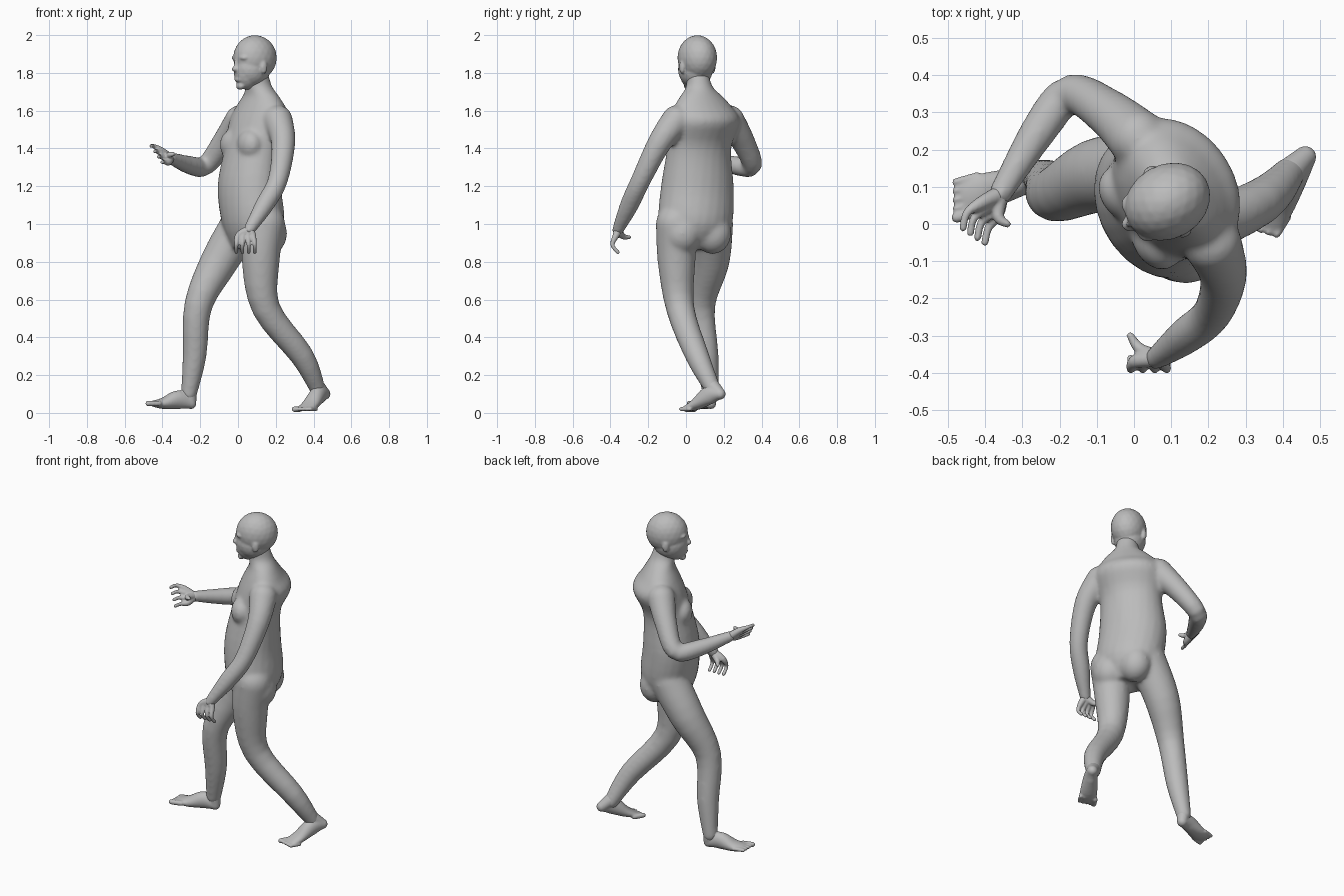
import bpy
import bmesh
from math import cos, sin, pi
from mathutils import Vector, Matrix

if "Cube" in bpy.data.objects:
    bpy.data.objects.remove(bpy.data.objects["Cube"], do_unlink=True)

grey = (.5, .5, .5, 1)
clay = bpy.data.materials.new("clay_grey")
clay.use_nodes = True
clay.diffuse_color = grey
clay.node_tree.nodes["Principled BSDF"].inputs["Base Color"].default_value = grey

ACROSS = Vector((1, 0, 0))
UPWARD = Vector((0, 0, 1))
HEAD_YAW = pi / 6


def spline(rows, steps=4):
    """Smoothly interpolate whole rows of section values."""
    points = [Vector(row) for row in rows]
    points = [points[0]] + points + [points[-1]]
    result = []
    for before, start, end, after in zip(points, points[1:], points[2:], points[3:]):
        leave, arrive = (end - before) / 2, (after - start) / 2
        for step in range(steps):
            t = step / steps
            ease = t * t * (3 - 2 * t)
            result.append(start.lerp(end, ease) + leave * t * (1 - t) ** 2
                          - arrive * t * t * (1 - t))
    return result + [points[-1]]


def skin(bm, rings):
    """Bridge closed rings of points and cap both ends."""
    loops = [[bm.verts.new(point) for point in ring] for ring in rings]
    for low, high in zip(loops, loops[1:]):
        for i in range(len(low)):
            bm.faces.new((low[i - 1], low[i], high[i], high[i - 1]))
    bm.faces.new(loops[0])
    bm.faces.new(loops[-1])


def ellipse(centre, side, up, width, height, sides=24):
    angles = [2 * pi * i / sides for i in range(sides)]
    return [centre + side * width * cos(a) + up * height * sin(a) for a in angles]


def tube(bm, rows, reference):
    """Ellipses square to a path: x, y, z, half width, half height."""
    path = spline(rows)
    rings = []
    for i, row in enumerate(path):
        ahead = path[min(i + 1, len(path) - 1)] - path[max(i - 1, 0)]
        along = ahead.to_3d().normalized()
        side = along.cross(reference).normalized()
        rings.append(ellipse(Vector(row[:3]), side, side.cross(along), row[3], row[4]))
    skin(bm, rings)


def blob(bm, centre, radii, yaw=0):
    """Ellipsoid with radii given as depth, width, height."""
    place = Matrix.Translation(centre) @ Matrix.Rotation(yaw, 4, 'Z')
    bmesh.ops.create_icosphere(bm, subdivisions=3, radius=1,
                               matrix=place @ Matrix.Diagonal((*radii, 1)))


def limb(bm, points, radii):
    """Round tube with domed ends."""
    tube(bm, [(*p, r, r) for p, r in zip(points, radii)], ACROSS)
    for end in (0, -1):
        blob(bm, points[end], [radii[end]] * 3)


def finish(name, bm, voxel, rounds):
    """Fuse the overlapping masses into one smooth skin."""
    bmesh.ops.recalc_face_normals(bm, faces=bm.faces[:])
    mesh = bpy.data.meshes.new(name)
    bm.to_mesh(mesh)
    bm.free()
    mesh.materials.append(clay)
    part = bpy.data.objects.new(name, mesh)
    bpy.context.collection.objects.link(part)
    fuse = part.modifiers.new("fuse", 'REMESH')
    fuse.mode = 'VOXEL'
    fuse.voxel_size = voxel
    fuse.use_smooth_shade = True
    soften = part.modifiers.new("soften", 'SMOOTH')
    soften.factor = .5
    soften.iterations = rounds


# Torso and neck: x, y, z, half width, half depth, twisting with height
body = bmesh.new()
torso = [(.07, .05, .87, .14, .1), (.08, .05, 1, .2, .16), (.06, .06, 1.2, .2, .16),
         (.08, .07, 1.4, .18, .14), (.12, .1, 1.54, .2, .15), (.12, .09, 1.62, .17, .11),
         (.12, .08, 1.68, .12, .08), (.11, .07, 1.73, .07, .07), (.1, .06, 1.8, .06, .06)]
rings = []
for x, y, z, width, depth in spline(torso):
    yaw = min(.6, z / 2 - .15)
    forward = Vector((-cos(yaw), -sin(yaw), 0))
    rings.append(ellipse(Vector((x, y, z)), forward.cross(UPWARD), forward, width, depth))
skin(body, rings)

# Chest and seat
for spot in ((.06, -.05, 1.42), (-.03, .08, 1.42)):
    blob(body, spot, (.06, .08, .08), .6)
for spot in ((.17, -.02, .95), (.11, .14, .95)):
    blob(body, spot, (.09, .1, .11))

# Legs through hip, thigh, knee, calf and ankle
LEG_RADII = (.11, .1, .075, .063, .043)
limb(body, [(.02, .14, 1), (-.1, .13, .8), (-.21, .08, .57), (-.23, .11, .3),
            (-.26, .13, .1)], LEG_RADII)
limb(body, [(.14, -.05, 1), (.12, -.05, .8), (.15, -.03, .55), (.34, .06, .3),
            (.42, .14, .13)], LEG_RADII)

# Arms through shoulder, upper arm, elbow, forearm and wrist
ARM_RADII = (.08, .064, .053, .05, .032)
left_wrist = (.06, -.36, .97)
right_wrist = (-.36, .08, 1.35)
limb(body, [(.21, -.05, 1.55), (.24, -.14, 1.43), (.21, -.24, 1.23), (.14, -.3, 1.1),
            left_wrist], ARM_RADII)
limb(body, [(.01, .23, 1.55), (-.07, .3, 1.44), (-.17, .35, 1.31), (-.25, .26, 1.31),
            right_wrist], ARM_RADII)
finish("body", body, .01, 14)

# Head: skull, lower skull and jaw
head = bmesh.new()
facing = Vector((-cos(HEAD_YAW), -sin(HEAD_YAW), 0))


def feature(ahead, side, height, radii):
    """Place a blob relative to the middle of the head."""
    middle = Vector((.09, .06, height))
    spot = middle + facing * ahead + facing.cross(UPWARD) * side
    blob(head, spot, radii, HEAD_YAW)


feature(0, 0, 1.88, (.12, .1, .12))
feature(.02, 0, 1.82, (.1, .09, .1))
feature(.05, 0, 1.81, (.07, .07, .1))

# Nose, lips, chin, then paired brows, cheeks and ears
feature(.11, 0, 1.84, (.02, .01, .04))
feature(.12, 0, 1.82, (.02, .02, .015))
feature(.1, 0, 1.765, (.02, .03, .015))
feature(.09, 0, 1.73, (.02, .03, .02))
for side in (-1, 1):
    feature(.09, side * .04, 1.88, (.025, .03, .015))
    feature(.08, side * .04, 1.81, (.02, .02, .03))
    feature(0, side * .095, 1.83, (.02, .012, .035))
finish("head", head, .006, 5)


# Feet: a tapering sole from heel to toe root, then five toes
def foot(name, heel, tip, ankle, outward_sign):
    bm = bmesh.new()
    heel, tip = Vector(heel), Vector(tip)
    rows = []
    for t, width, height in ((0, .03, .03), (.3, .04, .05), (.7, .05, .03), (1, .05, .013)):
        rise = UPWARD * max(0, height - .03)
        rows.append((*(heel.lerp(tip, t) + rise), width, height))
    tube(bm, rows, UPWARD)
    limb(bm, [heel, ankle], (.03, .04))
    ahead = (tip - heel).normalized()
    ahead.z = 0
    outward = ahead.cross(UPWARD) * outward_sign
    for i in range(5):
        thick = .011 if i else .015
        root = tip + outward * (i - 2) * .023 - ahead * i * .006
        limb(bm, [root - ahead * .03, root + ahead * .03], (thick, thick))
    finish(name, bm, .006, 4)


foot("right_foot", (-.25, .13, .05), (-.46, .07, .05), (-.26, .13, .12), 1)
foot("left_foot", (.46, .18, .1), (.35, 0, .02), (.42, .14, .14), -1)


# Hands: each finger grows from the wrist, bends at the knuckle and curls
def hand(name, wrist, palm, spread, reach, curl, thumb):
    bm = bmesh.new()
    wrist, palm = Vector(wrist), Vector(palm)
    for i in range(4):
        fan = Vector(spread) * (i - 1.5)
        root = palm + fan
        bend = root + Vector(reach) + fan * .3
        limb(bm, [wrist, root, bend, bend + Vector(curl)], (.024, .018, .011, .01))
    end = palm + Vector(thumb)
    limb(bm, [wrist, palm.lerp(end, .5), end], (.024, .016, .01))
    finish(name, bm, .005, 3)


hand("left_hand", left_wrist, (.04, -.37, .94), (.025, 0, 0), (0, -.02, -.05),
     (0, .03, -.04), (-.05, .07, -.01))
hand("right_hand", right_wrist, (-.39, .04, 1.36), (.015, -.01, -.022), (-.03, -.03, .01),
     (-.01, -.04, 0), (.05, -.04, .01))
